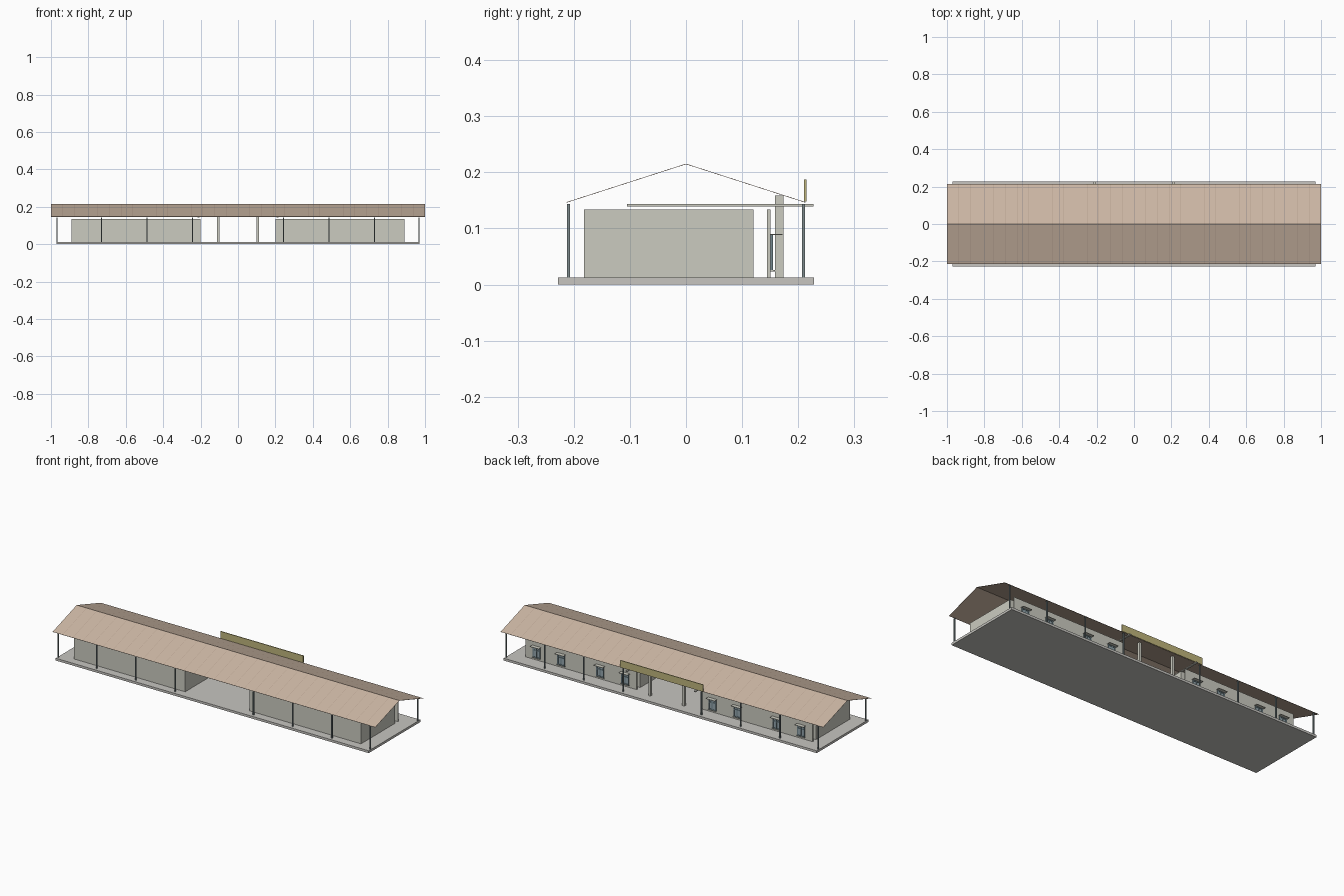
import bpy, bmesh
from mathutils import Vector

if "Cube" in bpy.data.objects:
    bpy.data.objects.remove(bpy.data.objects["Cube"])


def material(name, rgb):
    m = bpy.data.materials.new(name)
    m.diffuse_color = (*rgb, 1)
    m.use_nodes = True
    m.node_tree.nodes["Principled BSDF"].inputs["Base Color"].default_value = m.diffuse_color
    return m


WALL = material("wall_paint", (0.60, 0.60, 0.53))
SLAB = material("concrete", (0.57, 0.56, 0.53))
STEEL = material("dark_steel", (0.20, 0.25, 0.26))
FRAME = material("window_blue", (0.17, 0.24, 0.27))
GLASS = material("window_glass", (0.30, 0.39, 0.43))
ROOF = material("roof_brown", (0.60, 0.47, 0.37))
RIB = material("roof_rib_brown", (0.48, 0.36, 0.28))
GOLD = material("sign_gold", (0.52, 0.46, 0.20))


def boxes(name, ranges, mat):
    """One object from a list of ((x0,x1),(y0,y1),(z0,z1)) boxes."""
    bm = bmesh.new()
    for r in ranges:
        lo, hi = Vector([a[0] for a in r]), Vector([a[1] for a in r])
        verts = bmesh.ops.create_cube(bm, size=1)["verts"]
        for v in verts:
            v.co = Vector([(lo[i] + hi[i]) / 2 + v.co[i] * (hi[i] - lo[i]) for i in range(3)])
    return finish(name, bm, mat)


def finish(name, bm, mat):
    me = bpy.data.meshes.new(name)
    bm.to_mesh(me)
    bm.free()
    me.materials.append(mat)
    ob = bpy.data.objects.new(name, me)
    bpy.context.collection.objects.link(ob)
    return ob


def around(c, w):
    return (c - w / 2, c + w / 2)


# Floor slab
boxes("floor_slab", [((-0.97, 0.97), (-0.228, 0.228), (0, 0.013))], SLAB)

# Room blocks and the free-standing back wall, one per wing
for side, label in ((-1, "left"), (1, "right")):
    span = tuple(sorted((side * 0.20, side * 0.89)))
    boxes(label + "_room_block", [(span, (-0.182, 0.12), (0.013, 0.134))], WALL)
    boxes(label + "_back_wall", [(span, (0.1445, 0.1505), (0.013, 0.134))], WALL)
    # Entrance pillar and the long beam carrying the sign
    boxes(label + "_entrance_pillar",
          [(around(side * 0.105, 0.014), (0.159, 0.174), (0.013, 0.159))], WALL)
    boxes(label + "_sign_beam",
          [(around(side * 0.212, 0.010), (-0.105, 0.227), (0.139, 0.144))], WALL)

# Veranda posts along both long edges
for y, label in ((-0.2095, "front"), (0.2095, "back")):
    boxes(label + "_posts",
          [(around(s * x, 0.006), around(y, 0.006), (0.010, 0.144))
           for s in (-1, 1) for x in (0.967, 0.729, 0.486, 0.243)], STEEL)

# Windows with frame, mullions, awning and sill
Z0, Z1, W = 0.025, 0.088, 0.046
for i, x in enumerate(s * v for s in (-1, 1) for v in (0.27, 0.425, 0.667, 0.82)):
    depth, bar = (0.1505, 0.1550), 0.005
    parts = [(around(x + k * (W - bar) / 2, bar), depth, (Z0, Z1)) for k in (-1, 0, 1)]
    parts += [(around(x, W), depth, around(z, bar))
              for z in (Z0 + bar / 2, Z0 + 0.042, Z1 - bar / 2)]
    boxes(f"window_frame_{i}", parts, FRAME)
    boxes(f"window_pane_{i}", [(around(x, W - 0.004), (0.1505, 0.1525), (Z0, Z1))], GLASS)
    boxes(f"window_awning_{i}", [(around(x, W + 0.008), (0.1505, 0.172), (0.088, 0.0905))], WALL)
    boxes(f"window_sill_{i}", [(around(x, W + 0.004), (0.1505, 0.159), (0.0235, 0.026))], WALL)

# Thin gable roof, swept along x
profile = [(-0.213, 0.147), (0, 0.2155), (0.213, 0.147)]


def roof_strip(bm, x0, x1, lift):
    rows = [[bm.verts.new((x, y, z + lift)) for y, z in profile] for x in (x0, x1)]
    for j in range(2):
        bm.faces.new((rows[0][j], rows[1][j], rows[1][j + 1], rows[0][j + 1]))


bm = bmesh.new()
roof_strip(bm, -1, 1, 0)
roof = finish("gable_roof", bm, ROOF)
solid = roof.modifiers.new("sheet", "SOLIDIFY")
solid.thickness = 0.001

# Fine seams between the roof sheets
bm = bmesh.new()
for k in range(1, 32):
    x = -1 + k / 16
    roof_strip(bm, x - 0.001, x + 0.001, 0.0006)
finish("roof_seams", bm, RIB)

# Blank sign board above the back eave
boxes("sign_board", [((-0.257, 0.257), (0.2105, 0.2150), (0.148, 0.187))], GOLD)
